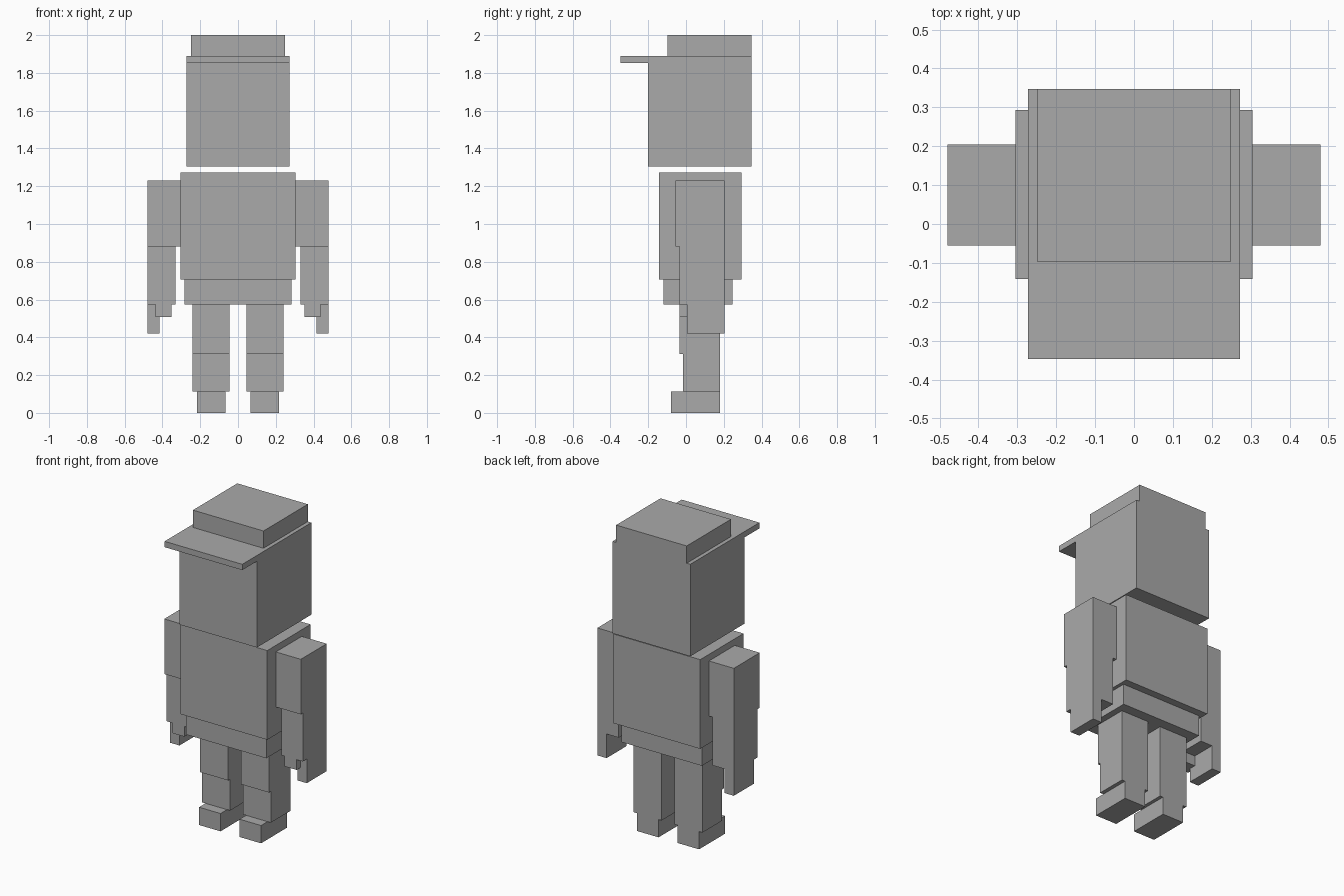
import bpy
import bmesh

if "Cube" in bpy.data.objects:
    bpy.data.objects.remove(bpy.data.objects["Cube"])

grey = bpy.data.materials.new("plain_grey")
grey.diffuse_color = (0.4, 0.4, 0.4, 1)
grey.use_nodes = True
grey.node_tree.nodes["Principled BSDF"].inputs["Base Color"].default_value = grey.diffuse_color


def box(name, x, y, z):
    """Box spanning the given (min, max) ranges."""
    bm = bmesh.new()
    bmesh.ops.create_cube(bm, size=1)
    for v in bm.verts:
        v.co = [r[0] + (c + 0.5) * (r[1] - r[0]) for c, r in zip(v.co, (x, y, z))]
    mesh = bpy.data.meshes.new(name)
    bm.to_mesh(mesh)
    bm.free()
    mesh.materials.append(grey)
    obj = bpy.data.objects.new(name, mesh)
    bpy.context.collection.objects.link(obj)


def pair(name, x, y, z):
    """The same box on both sides of the body."""
    box("left_" + name, x, y, z)
    box("right_" + name, (-x[1], -x[0]), y, z)


# Head and cap
box("head", (-0.273, 0.273), (-0.20, 0.347), (1.305, 1.89))
box("cap_brim", (-0.273, 0.273), (-0.347, -0.20), (1.853, 1.89))
box("cap_crown", (-0.248, 0.248), (-0.098, 0.347), (1.89, 2.0))

# Body
box("torso", (-0.305, 0.305), (-0.142, 0.293), (0.705, 1.272))
box("pelvis", (-0.283, 0.283), (-0.12, 0.245), (0.573, 0.705))

# Arms
pair("upper_arm", (0.305, 0.48), (-0.055, 0.205), (0.88, 1.23))
pair("forearm", (0.33, 0.48), (-0.035, 0.205), (0.573, 0.88))
pair("fingers", (0.415, 0.48), (0.005, 0.205), (0.42, 0.573))
pair("thumb", (0.352, 0.437), (-0.035, 0.05), (0.508, 0.573))

# Legs
pair("thigh", (0.045, 0.242), (-0.035, 0.18), (0.312, 0.573))
pair("shin", (0.045, 0.242), (-0.015, 0.18), (0.113, 0.312))
pair("foot", (0.067, 0.218), (-0.08, 0.18), (0, 0.113))
